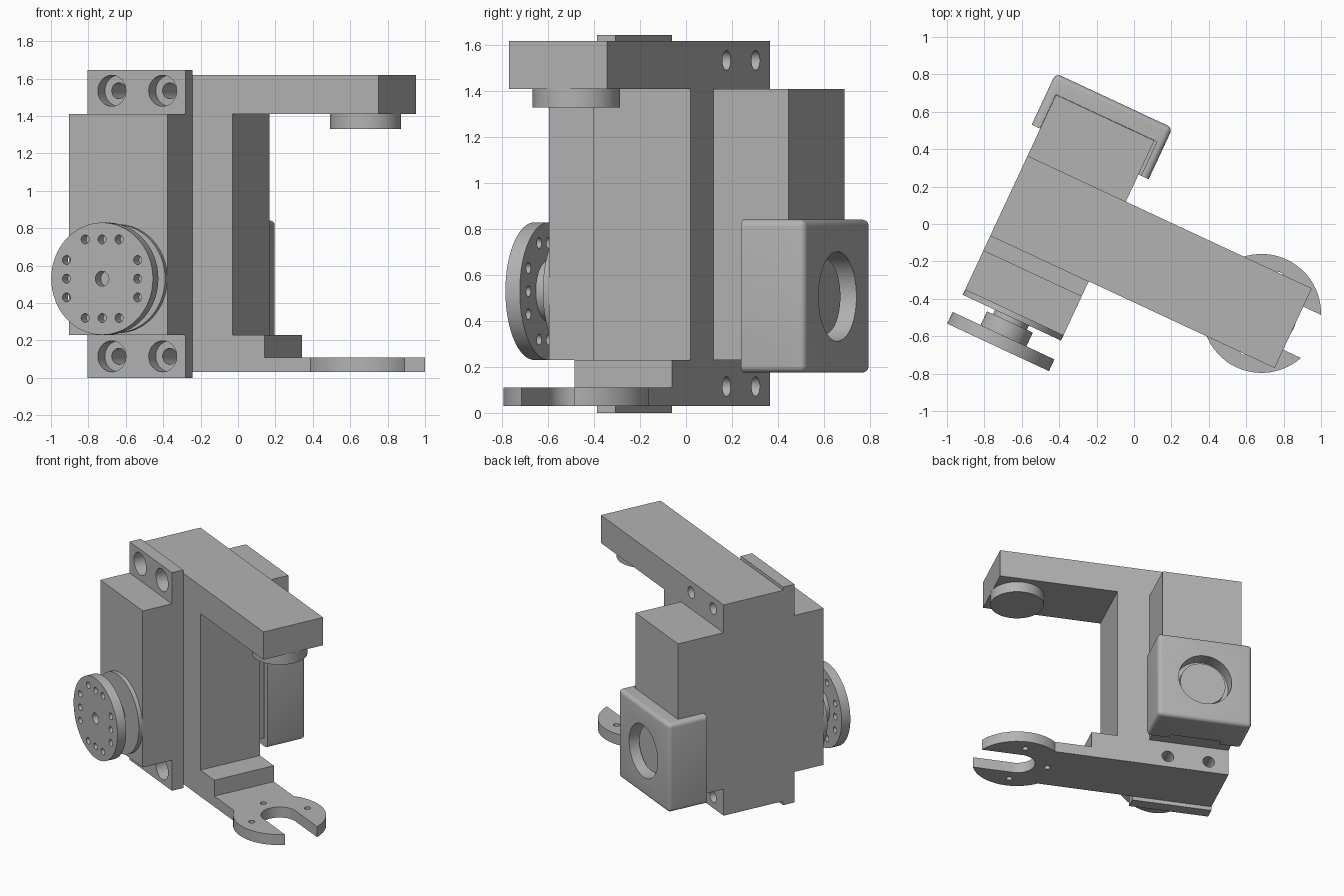
import bpy, bmesh, math
from mathutils import Matrix, Vector

if "Cube" in bpy.data.objects:
    bpy.data.objects.remove(bpy.data.objects["Cube"], do_unlink=True)

# Whole assembly is turned about the vertical axis; parts use local u (arm), v (depth), z
TURN = Matrix.Rotation(math.radians(-25), 4, "Z")

grey = bpy.data.materials.new("plain grey")
grey.use_nodes = True
GREY = (0.45, 0.45, 0.45, 1)
grey.diffuse_color = GREY
grey.node_tree.nodes["Principled BSDF"].inputs["Base Color"].default_value = GREY


def finish(name, bm):
    bmesh.ops.recalc_face_normals(bm, faces=bm.faces)
    bm.transform(TURN)
    mesh = bpy.data.meshes.new(name)
    bm.to_mesh(mesh)
    bm.free()
    mesh.materials.append(grey)
    obj = bpy.data.objects.new(name, mesh)
    bpy.context.collection.objects.link(obj)
    return obj


def box(name, u, v, z, bevel=0):
    bm = bmesh.new()
    bmesh.ops.create_cube(bm, size=1)
    lo, hi = Vector((u[0], v[0], z[0])), Vector((u[1], v[1], z[1]))
    bm.transform(Matrix.Translation((lo + hi) / 2) @ Matrix.Diagonal((*(hi - lo), 1)))
    if bevel:
        # Round every edge except the open front rim
        edges = [e for e in bm.edges if any(p.co.y > lo.y + 0.01 for p in e.verts)]
        bmesh.ops.bevel(bm, geom=edges, offset=bevel, segments=5, profile=0.5, affect="EDGES")
    return finish(name, bm)


def cylinder(name, centre, radius, span, axis="z", sides=48):
    bm = bmesh.new()
    bmesh.ops.create_cone(bm, cap_ends=True, segments=sides, radius1=radius,
                          radius2=radius, depth=span[1] - span[0])
    mid = sum(span) / 2
    if axis == "v":
        bm.transform(Matrix.Translation((centre[0], mid, centre[1]))
                     @ Matrix.Rotation(math.pi / 2, 4, "X"))
    else:
        bm.transform(Matrix.Translation((centre[0], centre[1], mid)))
    return finish(name, bm)


def profile_part(name, points, v):
    # Side profile in u and z, pushed through the depth
    bm = bmesh.new()
    face = bm.faces.new([bm.verts.new((u, v[0], z)) for u, z in points])
    new = bmesh.ops.extrude_face_region(bm, geom=[face])["geom"]
    verts = [g for g in new if isinstance(g, bmesh.types.BMVert)]
    bmesh.ops.translate(bm, vec=(0, v[1] - v[0], 0), verts=verts)
    return finish(name, bm)


def combine(obj, others, operation="DIFFERENCE"):
    for other in others:
        mod = obj.modifiers.new("bool", "BOOLEAN")
        mod.operation, mod.solver, mod.object = operation, "EXACT", other
    graph = bpy.context.evaluated_depsgraph_get()
    result = bpy.data.meshes.new_from_object(obj.evaluated_get(graph))
    obj.modifiers.clear()
    obj.data = result
    for other in others:
        bpy.data.objects.remove(other, do_unlink=True)


SERVO_U = (-0.67, -0.09)
ARM_V = (-0.38, 0.09)
BODY_Z = (0.23, 1.41)
PIVOT = (0.82, -0.145)
SCREWS = [(u, z) for u in (-0.525, -0.225) for z in (0.115, 1.535)]

# C-shaped bracket: wall, upper arm and stepped lower arm
bracket = profile_part("bracket", [
    (-0.67, 0.03), (0.62, 0.03), (0.62, 0.11), (0.335, 0.11), (0.335, 0.23),
    (0.145, 0.23), (0.145, 1.41), (1.007, 1.41), (1.007, 1.62), (-0.67, 1.62)], ARM_V)
combine(bracket, [cylinder("cutter", s, 0.043, (-0.6, 0.3), "v", 24) for s in SCREWS])

# Upper pivot boss
cylinder("upper_pivot", PIVOT, 0.19, (1.33, 1.41))

# Open fork at the end of the lower arm, with three screw holes
fork = cylinder("lower_fork", PIVOT, 0.318, (0.03, 0.11), sides=64)
cuts = [cylinder("cutter", PIVOT, 0.128, (0, 0.2)),
        box("cutter", (PIVOT[0], 1.3), (PIVOT[1] - 0.127, PIVOT[1] + 0.127), (-0.01, 0.21))]
for du, dv in ((-1, 0), (0, 1), (0, -1)):
    cuts.append(cylinder("cutter", (PIVOT[0] + du * 0.22, PIVOT[1] + dv * 0.22),
                         0.022, (0, 0.2), sides=16))
combine(fork, cuts)
# Trim the bracket tip inside the fork so the slot stays clear
combine(bracket, [cylinder("cutter", PIVOT, 0.3, (-0.1, 0.2))])

# Servo body halves either side of the bracket and its mounting flange
box("servo_body_front", SERVO_U, (-0.70, -0.47), BODY_Z)
box("servo_body_back", SERVO_U, (ARM_V[1], 0.45), BODY_Z)
flange = box("servo_flange", SERVO_U, (-0.47, -0.38), (0, 1.645))
combine(flange, [cylinder("cutter", s, 0.083, (-0.6, -0.3), "v", 32) for s in SCREWS])

# Output horn on a stepped shaft
HORN = (-0.38, 0.53)
cylinder("servo_output_ring", HORN, 0.29, (-0.73, -0.70), "v", 64)
cylinder("horn_shaft", HORN, 0.10, (-0.77, -0.73), "v")
hub = cylinder("horn_hub", HORN, 0.135, (-0.836, -0.755), "v")
horn = cylinder("horn_disc", HORN, 0.30, (-0.905, -0.836), "v", 64)
holes = [cylinder("cutter", HORN, 0.04, (-1, -0.8), "v", 24)]
for turn in range(4):
    spin = Matrix.Rotation(turn * math.pi / 2, 2)
    for side in (-0.1, 0, 0.1):
        d = spin @ Vector((0.21, side))
        holes.append(cylinder("cutter", (HORN[0] + d.x, HORN[1] + d.y),
                              0.024, (-1, -0.8), "v", 16))
combine(horn, holes)

# Rounded rear cap wrapped round the body, with round window and lower notch
CAP = (-0.375, 0.507)
cap = box("rear_cap", (-0.72, -0.03), (0.25, 0.553), (0.175, 0.842), 0.03)
combine(cap, [
    box("cutter", (-0.671, -0.075), (0.2, 0.451), (0.229, 1)),
    box("cutter", (-0.56, -0.19), (0.2, 0.29), (0.1, 0.3)),
    cylinder("cutter", CAP, 0.195, (0.4, 0.7), "v", 64)])
cylinder("rear_idler", CAP, 0.165, (0.45, 0.49), "v", 64)

# Smooth curved walls while keeping hard edges sharp
bpy.ops.object.select_all(action="DESELECT")
for obj in bpy.context.collection.objects:
    if obj.type == "MESH":
        obj.select_set(True)
        bpy.context.view_layer.objects.active = obj
bpy.ops.object.shade_smooth_by_angle(angle=math.radians(30))
